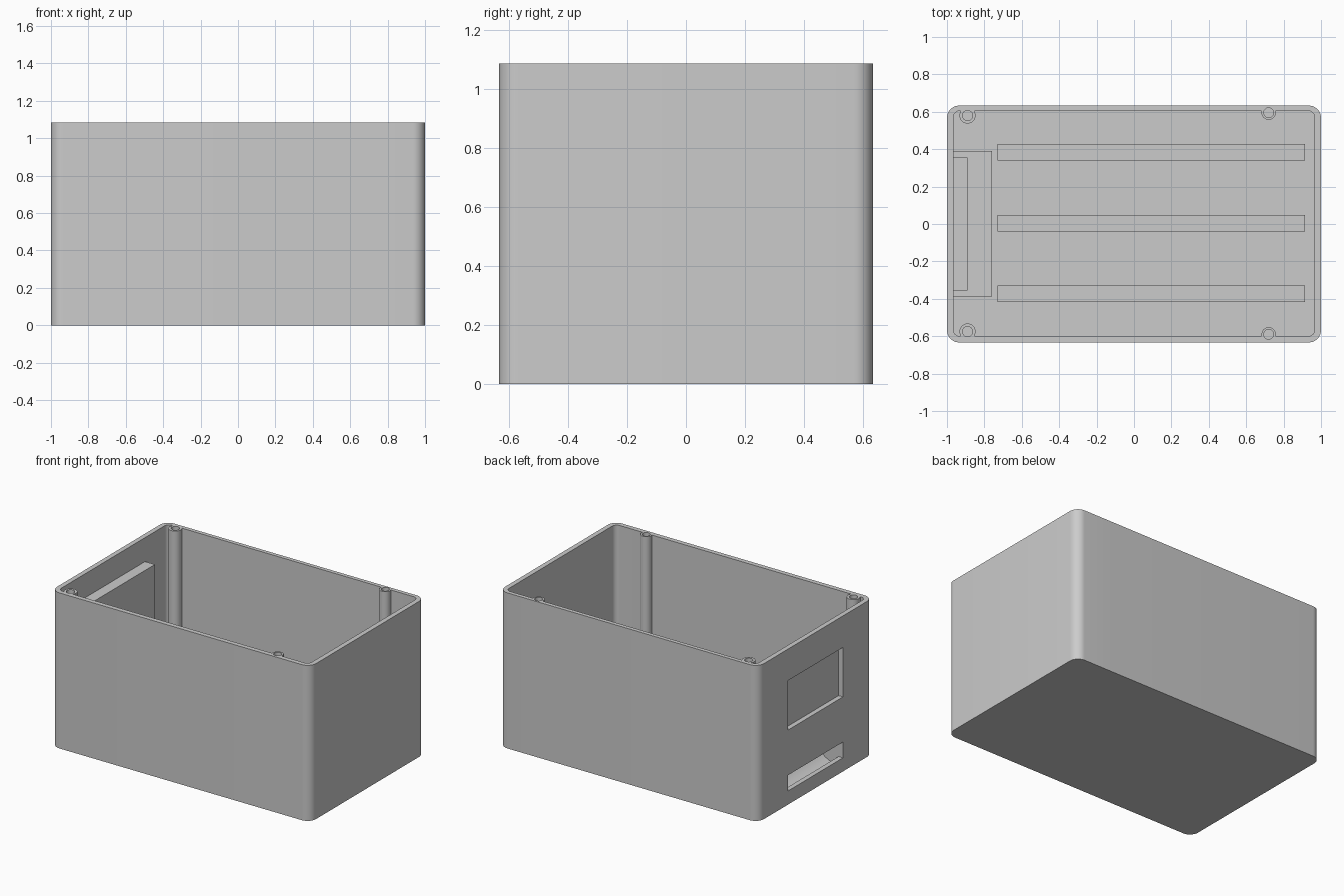
import bpy, bmesh, math
from mathutils import Vector

if "Cube" in bpy.data.objects:
    bpy.data.objects.remove(bpy.data.objects["Cube"], do_unlink=True)

HEIGHT, FLOOR = 1.085, 0.03

grey = bpy.data.materials.new("light_grey_plastic")
grey.use_nodes = True
grey.diffuse_color = (0.6, 0.6, 0.6, 1)
grey.node_tree.nodes["Principled BSDF"].inputs["Base Color"].default_value = (0.6, 0.6, 0.6, 1)


def prism(name, points, depth):
    """Closed solid: a planar outline swept along a vector."""
    bm = bmesh.new()
    face = bm.faces.new([bm.verts.new(p) for p in points])
    moved = bmesh.ops.extrude_face_region(bm, geom=[face])["geom"]
    bmesh.ops.translate(bm, vec=Vector(depth), verts=[v for v in moved if isinstance(v, bmesh.types.BMVert)])
    bmesh.ops.recalc_face_normals(bm, faces=bm.faces)
    mesh = bpy.data.meshes.new(name)
    bm.to_mesh(mesh)
    bm.free()
    mesh.materials.append(grey)
    obj = bpy.data.objects.new(name, mesh)
    bpy.context.collection.objects.link(obj)
    return obj


def box(name, x0, x1, y0, y1, z0, z1):
    return prism(name, [(x0, y0, z0), (x1, y0, z0), (x1, y1, z0), (x0, y1, z0)], (0, 0, z1 - z0))


def rounded_box(name, x0, x1, y0, y1, z0, z1, r, steps=10):
    corners = [(x1 - r, y1 - r), (x0 + r, y1 - r), (x0 + r, y0 + r), (x1 - r, y0 + r)]
    points = []
    for i, (cx, cy) in enumerate(corners):
        for k in range(steps + 1):
            a = math.pi / 2 * (i + k / steps)
            points.append((cx + r * math.cos(a), cy + r * math.sin(a), z0))
    return prism(name, points, (0, 0, z1 - z0))


def cylinder(name, x, y, r, z0, z1, sides=32):
    angles = [2 * math.pi * k / sides for k in range(sides)]
    return prism(name, [(x + r * math.cos(a), y + r * math.sin(a), z0) for a in angles], (0, 0, z1 - z0))


def combine(target, tool, operation):
    """Apply a boolean and discard the tool."""
    tool.hide_render = True
    mod = target.modifiers.new("bool", "BOOLEAN")
    mod.operation, mod.object, mod.solver = operation, tool, "EXACT"
    bpy.context.view_layer.objects.active = target
    bpy.ops.object.modifier_apply(modifier=mod.name)
    bpy.data.objects.remove(tool, do_unlink=True)


# Open tub with rounded vertical corners
tub = rounded_box("enclosure_tub", -1, 1, -0.633, 0.633, 0, HEIGHT, 0.065)
combine(tub, rounded_box("cavity", -0.966, 0.966, -0.6, 0.605, FLOOR, HEIGHT + 0.1, 0.035), "DIFFERENCE")

# Screw posts merged into the long walls, each with a screw hole
posts = [(-0.89, 0.58, 0.043, 0.027), (-0.89, -0.575, 0.043, 0.027),
         (0.72, 0.595, 0.038, 0.026), (0.72, -0.59, 0.038, 0.026)]
for x, y, radius, hole in posts:
    combine(tub, cylinder("post", x, y, radius, FLOOR / 2, HEIGHT), "UNION")
for x, y, radius, hole in posts:
    combine(tub, cylinder("hole", x, y, hole, HEIGHT - 0.3, HEIGHT + 0.1), "DIFFERENCE")

# Window and tray slot through the end wall
for z0, z1 in [(0.52, 0.865), (0.095, 0.205)]:
    combine(tub, box("opening", -1.1, -0.94, -0.302, 0.302, z0, z1), "DIFFERENCE")

# Backing panel behind the window
panel = box("window_backing", -0.966, -0.89, -0.355, 0.355, 0.47, 0.918)

# Tray housing behind the slot, hollowed with a curved floor
housing = box("tray_housing", -0.966, -0.76, -0.387, 0.39, FLOOR, 0.26)
radius, top = 0.185, 0.22
arc = [math.pi / 2 * k / 16 for k in range(17)]
scoop = [(-0.965 + radius * math.sin(a), -0.302, top - radius * math.cos(a)) for a in arc]
scoop += [(-1.05, -0.302, top), (-1.05, -0.302, top - radius)]
combine(housing, prism("scoop", scoop, (0, 0.604, 0)), "DIFFERENCE")

# Long ribs on the floor
ribs = [box(f"floor_rib_{i + 1}", -0.73, 0.915, y - 0.044, y + 0.044, FLOOR / 2, FLOOR + 0.03)
        for i, y in enumerate((-0.373, 0.005, 0.383))]

# Smooth the curves, keep edges sharp
bpy.ops.object.select_all(action="DESELECT")
for obj in [tub, panel, housing] + ribs:
    obj.select_set(True)
bpy.context.view_layer.objects.active = tub
bpy.ops.object.shade_smooth_by_angle(angle=math.radians(30))
